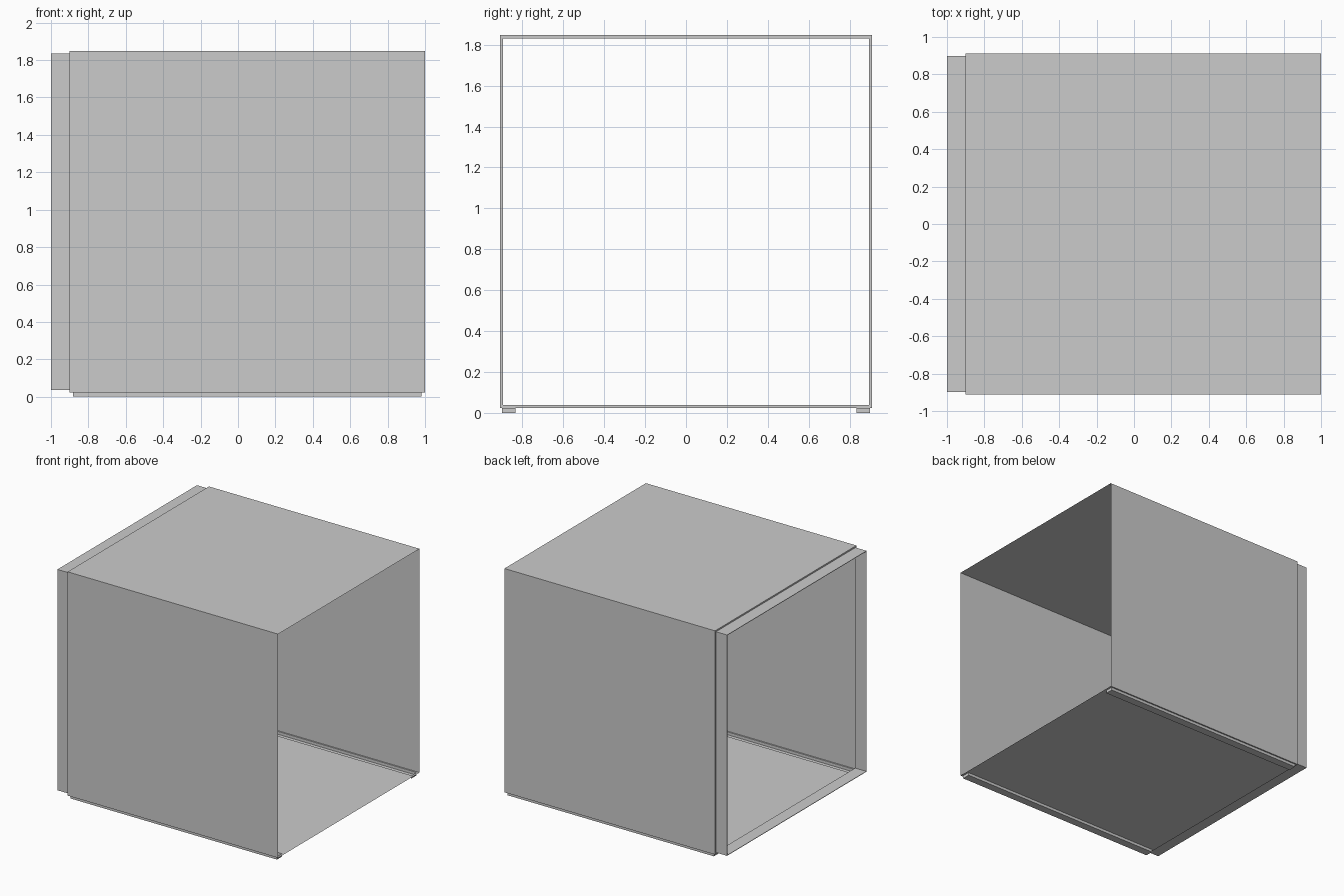
import bpy, bmesh

if "Cube" in bpy.data.objects:
    bpy.data.objects.remove(bpy.data.objects["Cube"])

HW = 0.911              # half width of the sleeve
Z0, Z1 = 0.023, 1.848   # sleeve bottom and top
STEP = 0.012            # how far the spigot is set in
X_BACK, X_STEP, X_FRONT = -1.0, -0.9, 1.0


def finish(bm, name):
    bmesh.ops.remove_doubles(bm, verts=bm.verts[:], dist=1e-5)
    bmesh.ops.recalc_face_normals(bm, faces=bm.faces[:])
    mesh = bpy.data.meshes.new(name)
    bm.to_mesh(mesh)
    bm.free()
    obj = bpy.data.objects.new(name, mesh)
    bpy.context.collection.objects.link(obj)
    return obj


def ring(bm, x, inset):
    """Rectangular section loop at x, inset from the sleeve outline."""
    w, lo, hi = HW - inset, Z0 + inset, Z1 - inset
    return [bm.verts.new((x, y, z)) for y, z in ((-w, lo), (-w, hi), (w, hi), (w, lo))]


def bridge(bm, a, b, sides=4):
    for i in range(sides):
        j = (i + 1) % 4
        bm.faces.new((a[i], a[j], b[j], b[i]))


# Sleeve: three thin walls plus a floor
bm = bmesh.new()
bridge(bm, ring(bm, X_FRONT, 0), ring(bm, X_STEP, 0), sides=3)
bmesh.ops.recalc_face_normals(bm, faces=bm.faces[:])
finish(bm, "sleeve_walls")

# Floor with two pressed skid channels, hollow from the inside
bm = bmesh.new()
xs = (X_STEP, -0.882, 0.982, X_FRONT)
ys = (-HW, -0.9, -0.834, 0.834, 0.9, HW)
grid = [[bm.verts.new((x, y, Z0)) for y in ys] for x in xs]
channels = []
for i in range(len(xs) - 1):
    for j in range(len(ys) - 1):
        f = bm.faces.new((grid[i][j], grid[i + 1][j], grid[i + 1][j + 1], grid[i][j + 1]))
        if i == 1 and j in (1, 3):
            channels.append(f)
bmesh.ops.inset_individual(bm, faces=channels, thickness=0.014, use_even_offset=True)
for f in channels:
    for v in f.verts:
        v.co.z = 0.0
floor = finish(bm, "floor_with_skids")
floor.data.flip_normals() if floor.data.polygons[0].normal.z > 0 else None

# Spigot: shoulder, outer skin, thin end rim and inner skin
bm = bmesh.new()
loops = [ring(bm, X_STEP, 0), ring(bm, X_STEP, STEP), ring(bm, X_BACK, STEP),
         ring(bm, X_BACK, STEP + 0.004), ring(bm, X_STEP, STEP + 0.004)]
for a, b in zip(loops, loops[1:]):
    bridge(bm, a, b)
bridge(bm, loops[4], loops[1])
finish(bm, "spigot")
